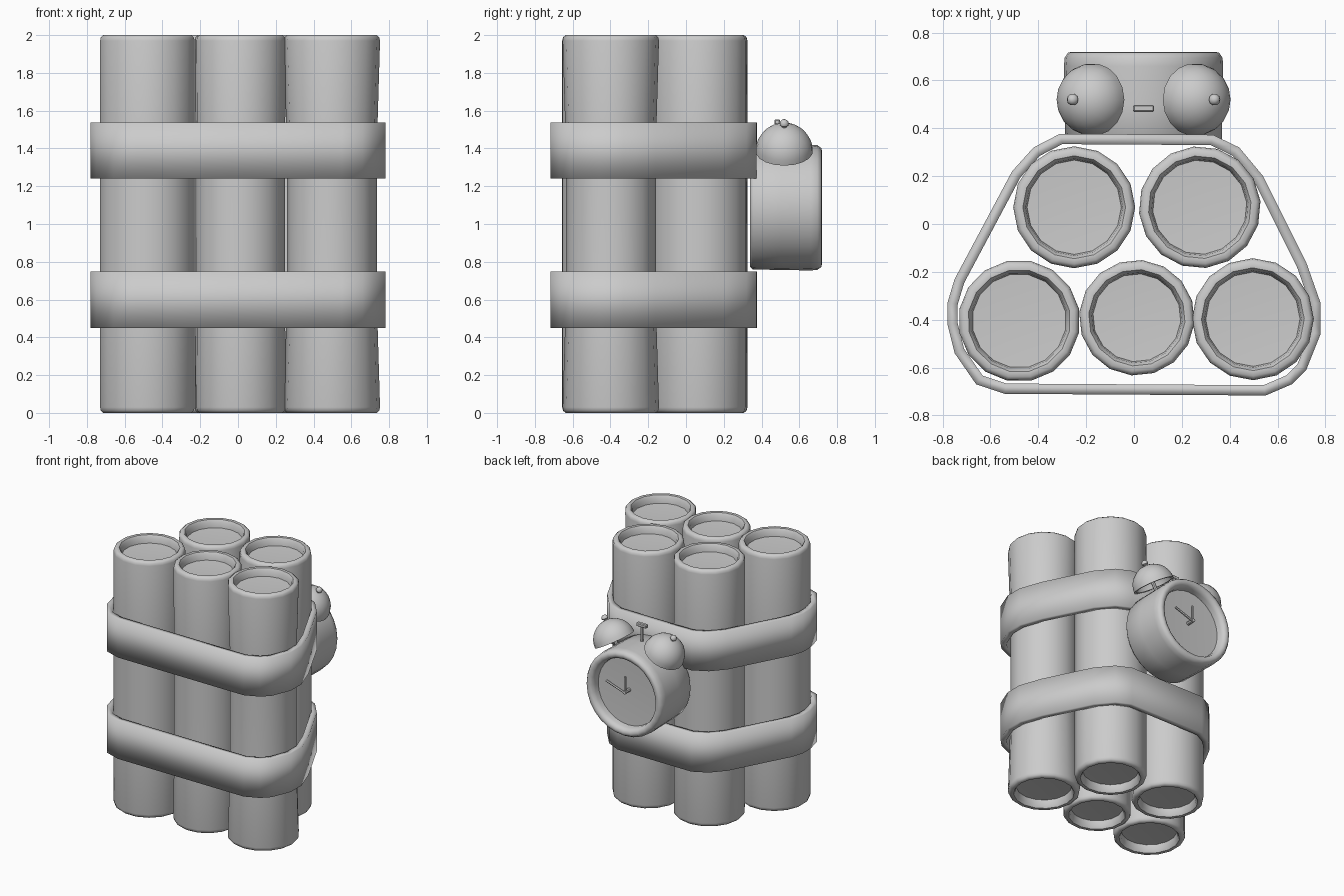
import bpy, bmesh
from math import pi, sin, cos, radians
from mathutils import Matrix, Vector

if "Cube" in bpy.data.objects:
    bpy.data.objects.remove(bpy.data.objects["Cube"])


def finish(bm, name, mat=None, angle=40):
    if mat:
        bm.transform(mat)
    bmesh.ops.recalc_face_normals(bm, faces=bm.faces)
    me = bpy.data.meshes.new(name)
    bm.to_mesh(me)
    bm.free()
    ob = bpy.data.objects.new(name, me)
    bpy.context.collection.objects.link(ob)
    bpy.ops.object.select_all(action='DESELECT')
    ob.select_set(True)
    bpy.context.view_layer.objects.active = ob
    bpy.ops.object.shade_smooth_by_angle(angle=radians(angle))
    return ob


def lathe(name, profile, n, mat, angle=40):
    """Revolve (radius, height) points about local z; radius 0 closes the end."""
    bm = bmesh.new()
    rings = []
    for r, z in profile:
        if r == 0:
            rings.append([bm.verts.new((0, 0, z))])
        else:
            rings.append([bm.verts.new((r * cos(2 * pi * i / n), r * sin(2 * pi * i / n), z))
                          for i in range(n)])
    for a, b in zip(rings, rings[1:]):
        for i in range(n):
            j = (i + 1) % n
            quad = [a[i % len(a)], a[j % len(a)], b[j % len(b)], b[i % len(b)]]
            bm.faces.new(list(dict.fromkeys(quad)))
    return finish(bm, name, mat, angle)


def rod(name, a, b, r, n=8):
    a, b = Vector(a), Vector(b)
    d = b - a
    mat = Matrix.Translation(a) @ d.to_track_quat('Z', 'Y').to_matrix().to_4x4()
    return lathe(name, [(0, 0), (r, 0), (r, d.length), (0, d.length)], n, mat)


def box(name, size, mat):
    bm = bmesh.new()
    bmesh.ops.create_cube(bm, size=1)
    bmesh.ops.scale(bm, vec=size, verts=bm.verts)
    bmesh.ops.bevel(bm, geom=bm.edges[:], offset=min(size) * 0.2, segments=1, affect='EDGES')
    return finish(bm, name, mat, 30)


# Five tubes with rounded rims and recessed ends; the last is slightly waisted
tubes = [(-0.25, 0.07, 0.255, 0.255), (0.275, 0.07, 0.255, 0.255),
         (-0.48, -0.405, 0.255, 0.255), (0.012, -0.392, 0.242, 0.238),
         (0.497, -0.398, 0.255, 0.238)]
for k, (x, y, r, waist) in enumerate(tubes):
    end = [(0, 0.07), (r - 0.058, 0.06), (r - 0.052, 0.02), (r - 0.04, 0.002),
           (r - 0.018, 0), (r - 0.004, 0.012), (r, 0.03)]
    profile = end + [(waist, 0.6), (waist, 1.4)] + [(q, 2 - z) for q, z in reversed(end)]
    lathe(f"tube_{k + 1}", profile, 16,
          Matrix.Translation((x, y, 0)) @ Matrix.Rotation(0.1 * k, 4, 'Z'), 50)

# Two straps around the bundle
outline = [(0.33, 0.373), (-0.31, 0.377), (-0.42, 0.32), (-0.51, 0.22), (-0.75, -0.23),
           (-0.78, -0.33), (-0.78, -0.42), (-0.75, -0.54), (-0.66, -0.67), (-0.54, -0.71),
           (0.55, -0.717), (0.66, -0.67), (0.72, -0.61), (0.78, -0.46), (0.78, -0.33),
           (0.72, -0.16), (0.54, 0.2), (0.44, 0.32)]
for name, z0 in (("lower_strap", 0.45), ("upper_strap", 1.24)):
    bm = bmesh.new()
    lo = [bm.verts.new((x, y, z0)) for x, y in outline]
    hi = [bm.verts.new((x, y, z0 + 0.298)) for x, y in outline]
    for i in range(len(outline)):
        j = (i + 1) % len(outline)
        bm.faces.new((lo[i], lo[j], hi[j], hi[i]))
    ob = finish(bm, name, angle=50)
    # normals of the open band must face outwards so that solidify goes inwards
    p = ob.data.polygons[0]
    if p.normal.dot(p.center * Vector((1, 1, 0))) < 0:
        ob.data.flip_normals()
    m = ob.modifiers.new("thickness", 'SOLIDIFY')
    m.thickness = 0.043
    m.offset = -1
    m.use_even_offset = True

# Clock case on the back, facing +y
CX, CZ = 0.04, 1.087
to_back = Matrix.Translation((CX, 0, CZ)) @ Matrix.Rotation(-pi / 2, 4, 'X')
lathe("clock_case", [(0, 0.34), (0.315, 0.34), (0.328, 0.355), (0.33, 0.5), (0.333, 0.66),
                     (0.33, 0.695), (0.315, 0.717), (0.295, 0.72), (0.275, 0.71),
                     (0.265, 0.685), (0.262, 0.65), (0, 0.64)], 28, to_back, 50)

# Clock hands and centre pin
rod("hand_pin", (CX, 0.64, CZ + 0.01), (CX, 0.705, CZ + 0.01), 0.014)
rod("short_hand", (CX, 0.69, CZ), (CX, 0.69, CZ + 0.13), 0.009, 6)
rod("long_hand", (CX, 0.695, CZ + 0.005), (CX + 0.16, 0.695, CZ + 0.06), 0.009, 6)

# Bells with posts and knobs, tilted outwards
R = 0.152
for side, s in (("left", -1), ("right", 1)):
    mat = (Matrix.Translation((CX + s * 0.212, 0.52, 1.385))
           @ Matrix.Rotation(s * radians(30), 4, 'Y').to_4x4())
    dome = [(R * cos(i * pi / 16), R * sin(i * pi / 16)) for i in range(8)]
    inner = [(0.88 * r, 0.85 * z) for r, z in dome]
    lathe(f"{side}_bell", [(0, 0.85 * R)] + inner[::-1] + dome + [(0, R)], 18, mat, 50)
    lathe(f"{side}_bell_post", [(0, -0.1), (0.014, -0.1), (0.014, R + 0.01), (0, R + 0.01)], 8, mat)
    lathe(f"{side}_bell_knob", [(0, R - 0.01), (0.014, R - 0.01), (0.014, R + 0.003),
                                (0.024, R + 0.012), (0.024, R + 0.024), (0.013, R + 0.037),
                                (0, R + 0.04)], 10, mat)

# Hammer between the bells
rod("hammer_stem", (CX, 0.485, 1.38), (CX, 0.485, 1.535), 0.011)
box("hammer_head", (0.088, 0.03, 0.028), Matrix.Translation((CX, 0.483, 1.54)))
